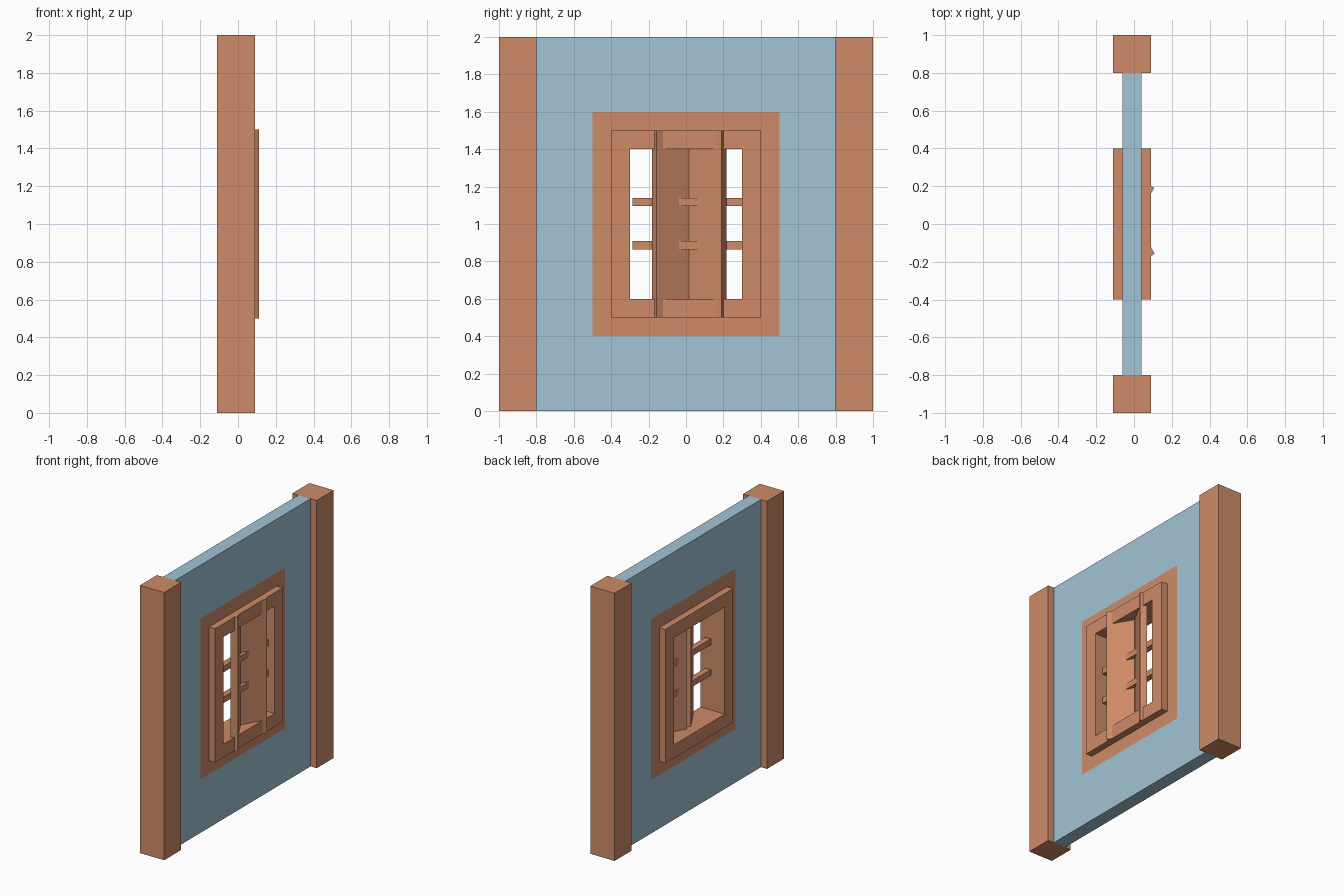
import bpy
import bmesh
from math import radians, cos, sin
from mathutils import Matrix

if "Cube" in bpy.data.objects:
    bpy.data.objects.remove(bpy.data.objects["Cube"])


def material(name, rgb):
    m = bpy.data.materials.new(name)
    m.diffuse_color = (*rgb, 1)
    m.use_nodes = True
    m.node_tree.nodes["Principled BSDF"].inputs["Base Color"].default_value = m.diffuse_color
    return m


WOOD = material("wood", (0.62, 0.26, 0.14))
PLASTER = material("plaster", (0.36, 0.55, 0.66))


def finish(name, bm, mat):
    bmesh.ops.recalc_face_normals(bm, faces=bm.faces)
    mesh = bpy.data.meshes.new(name)
    bm.to_mesh(mesh)
    bm.free()
    mesh.materials.append(mat)
    ob = bpy.data.objects.new(name, mesh)
    bpy.context.collection.objects.link(ob)
    return ob


def prism(name, outline, z0, z1, mat):
    """Extrude an (x, y) outline from z0 to z1."""
    bm = bmesh.new()
    face = bm.faces.new([bm.verts.new((x, y, z0)) for x, y in outline])
    out = bmesh.ops.extrude_face_region(bm, geom=[face])["geom"]
    verts = [v for v in out if isinstance(v, bmesh.types.BMVert)]
    bmesh.ops.translate(bm, verts=verts, vec=(0, 0, z1 - z0))
    return finish(name, bm, mat)


def box(name, x, y, z, mat):
    corners = [(x[0], y[0]), (x[1], y[0]), (x[1], y[1]), (x[0], y[1])]
    return prism(name, corners, z[0], z[1], mat)


def ring(name, outer, inner, x0, x1, mat):
    """Rectangular frame in the y-z plane; outer/inner = (half width, half height) about z = 1."""
    bm = bmesh.new()
    signs = [(-1, -1), (1, -1), (1, 1), (-1, 1)]
    loops = [[bm.verts.new((x, a * w, 1 + b * h)) for a, b in signs]
             for x, (w, h) in ((x0, outer), (x1, outer), (x1, inner), (x0, inner))]
    for k in range(4):
        p, q = loops[k], loops[(k + 1) % 4]
        for i in range(4):
            j = (i + 1) % 4
            bm.faces.new((p[i], p[j], q[j], q[i]))
    return finish(name, bm, mat)


# Wall, flush wooden surround and the projecting window frame
ring("wall", (0.8, 1.0), (0.5, 0.6), -0.06, 0.04, PLASTER)
ring("window_surround", (0.5, 0.6), (0.4, 0.5), -0.06, 0.04, WOOD)
ring("window_frame", (0.4, 0.5), (0.3, 0.4), -0.11, 0.09, WOOD)

# Corner posts
for side, s in (("front", -1), ("back", 1)):
    box(side + "_post", (-0.11, 0.09), sorted((0.8 * s, s)), (0, 2), WOOD)

# Shutters, each folded back 30 degrees towards the middle of the opening
WIDTH, THICK, A = 0.202, 0.05, radians(30)
for side, s, tip_x, tip_y in (("front", -1, 0.11, -0.158), ("back", 1, 0.107, 0.191)):
    turn = Matrix(((cos(A), -sin(A)), (-s * sin(A), -s * cos(A))))
    outline = []
    for depth, along in ((0, 0), (0, WIDTH), (-THICK, WIDTH), (-THICK, 0)):
        # depth runs along the face normal, along runs inwards across the panel
        x = tip_x + depth * cos(A) - along * sin(A)
        y = tip_y - s * depth * sin(A) - s * along * cos(A)
        outline.append((x, y))
    prism(side + "_shutter", outline, 0.5, 1.5, WOOD)

# Horizontal bars passing through the shutters
for name, z in (("lower_bar", 0.8875), ("upper_bar", 1.1175)):
    box(name, (-0.005, 0.04), (-0.285, 0.315), (z - 0.0225, z + 0.0225), WOOD)
